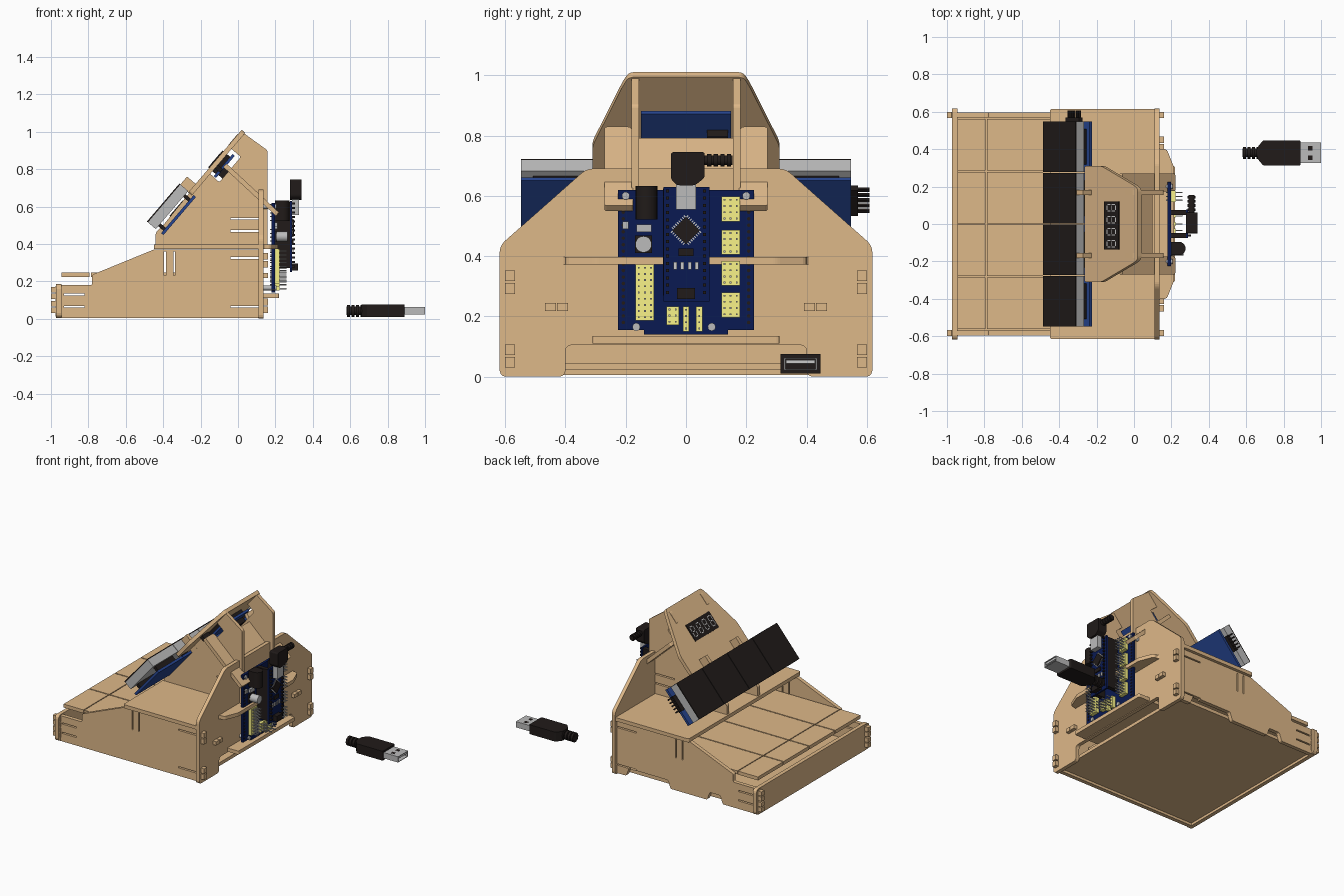
import bpy, bmesh, math
from mathutils import Matrix, Vector

if "Cube" in bpy.data.objects:
    bpy.data.objects.remove(bpy.data.objects["Cube"])

def mat(name, c):
    m = bpy.data.materials.new(name)
    m.diffuse_color = (*c, 1)
    m.use_nodes = True
    m.node_tree.nodes["Principled BSDF"].inputs["Base Color"].default_value = m.diffuse_color
    return m

WOOD = mat("wood", (.73, .48, .25))
BLUE = mat("module_blue", (.02, .06, .28))
NAVY = mat("board_navy", (.003, .01, .085))
BLACK = mat("black", (.015, .011, .01))
YELLOW = mat("pin_yellow", (.95, .9, .25))
STEEL = mat("steel", (.5, .5, .5))
WHITE = mat("white", (.85, .85, .85))

def frame(o, a, b):
    a, b = Vector(a).normalized(), Vector(b).normalized()
    c = a.cross(b)
    m = Matrix((a, b, c)).transposed().to_4x4()
    m.translation = Vector(o)
    return m

ID = Matrix()
XZ = frame((0, 0, 0), (1, 0, 0), (0, 0, 1))      # local z = -y
YZ = frame((0, 0, 0), (0, 1, 0), (0, 0, 1))      # local z = +x
ANG = math.radians(49.5)
TILT = frame((.02, 0, 1.01), (0, 1, 0), (-math.cos(ANG), 0, -math.sin(ANG)))   # (y, down slope, outward)
BRACE = frame((-.07, 0, .82), (0, 1, 0), (.28, 0, -.26))

def finish(bm, name, m):
    bmesh.ops.recalc_face_normals(bm, faces=bm.faces)
    me = bpy.data.meshes.new(name)
    bm.to_mesh(me)
    bm.free()
    ob = bpy.data.objects.new(name, me)
    bpy.context.collection.objects.link(ob)
    me.materials.append(m)
    return ob

def plate(name, pts, lo, hi, M, r=0.0, m=WOOD):
    bm = bmesh.new()
    f = bm.faces.new([bm.verts.new((x, y, lo)) for x, y in pts])
    ext = bmesh.ops.extrude_face_region(bm, geom=[f])["geom"]
    bmesh.ops.translate(bm, vec=(0, 0, hi - lo), verts=[v for v in ext if isinstance(v, bmesh.types.BMVert)])
    if r:
        es = [e for e in bm.edges if abs(e.verts[0].co.z - e.verts[1].co.z) > 1e-5]
        bmesh.ops.bevel(bm, geom=es, offset=r, segments=3, profile=.5, affect='EDGES', clamp_overlap=True)
    bm.transform(M)
    return finish(bm, name, m)

def boxes(name, items, m, M=ID):
    bm = bmesh.new()
    for x0, x1, y0, y1, z0, z1 in items:
        T = Matrix.Translation(((x0 + x1) / 2, (y0 + y1) / 2, (z0 + z1) / 2))
        bmesh.ops.create_cube(bm, size=1, matrix=M @ T @ Matrix.Diagonal((x1 - x0, y1 - y0, z1 - z0, 1)))
    return finish(bm, name, m)

def rods(name, items, m, M=ID, seg=20):
    # each item: centre x, y, start z, end z, radius (in frame M)
    bm = bmesh.new()
    for x, y, z0, z1, r in items:
        T = Matrix.Translation((x, y, (z0 + z1) / 2))
        bmesh.ops.create_cone(bm, cap_ends=True, segments=seg, radius1=r, radius2=r, depth=abs(z1 - z0), matrix=M @ T)
    ob = finish(bm, name, m)
    for p in ob.data.polygons:
        p.use_smooth = len(p.vertices) == 4
    ob.data.set_sharp_from_angle(angle=math.radians(40))
    return ob

def cut(ob, cutter):
    mod = ob.modifiers.new("slits", 'BOOLEAN')
    mod.operation, mod.solver, mod.object = 'DIFFERENCE', 'EXACT', cutter

def mirror_pts(half):
    return half + [(-x, y) for x, y in reversed(half)]

# --- wooden case -----------------------------------------------------------
side = [(-.975, .005), (.135, .005), (.135, .37), (-.45, .37), (-.78, .235), (-.78, .18), (-.975, .18)]
notched = [(-.975, .005), (-.7, .005), (-.68, .06), (-.6, .06), (-.58, .005), (-.3, .005), (-.28, .06), (.02, .06),
           (.04, .005)] + side[1:]
right = plate("side_panel_right", side, .57, .597, XZ, .008)
left = plate("side_panel_left", notched, -.597, -.57, XZ, .008)
plate("front_panel", [(-.618, .005), (.618, .005), (.618, .185), (-.618, .185)], -.972, -.945, YZ, .025)
plate("back_panel", mirror_pts([(.4, .105), (.4, 0), (.618, 0), (.618, .435), (.33, .69)]), .11, .136, YZ, .02)
boxes("base_plate", [(-.945, .11, -.57, .57, .022, .045)], WOOD)
deck = [(-.45, -.615), (.135, -.615), (.135, -.4), (.175, -.4), (.215, -.3), (.215, .3), (.175, .4), (.135, .4),
        (.135, .615), (-.45, .615)]
plate("upper_deck", deck, .372, .397, ID, .012)
plate("lower_shelf", [(-.1, -.31), (.22, -.31), (.22, .31), (-.1, .31)], .11, .135, ID, .01)

# spring slits beside the clip joints, cut through the side walls
slits = [(-.93, -.82, z, z + .009) for z in (.06, .125)] + [(-.04, .11, z, z + .009) for z in (.06, .32, .465, .53)]
slits += [(x, x + .009, .23, .36) for x in (-.395, -.345)]
cutter = boxes("slit_cutter", [(x0, x1, -.7, .7, z0, z1) for x0, x1, z0, z1 in slits], WOOD)
cutter.hide_render = True
cutter.hide_viewport = True
cutter.display_type = 'WIRE'
for ob in (right, left):
    cut(ob, cutter)

# clip tabs passing through the end panels: split prongs
tabs = []
for s in (-1, 1):
    y0, y1 = sorted((s * .568, s * .6))
    for z in (.03, .275):
        for k in (0, .042):
            tabs.append((.11, .16, y0, y1, z + k, z + k + .035))
    for z in (.03, .105):
        for k in (0, .036):
            tabs.append((-1.0, -.94, y0, y1, z + k, z + k + .03))
    for k in (-.02, .02):
        tabs.append((.05, .16, s * .43 + k - .018, s * .43 + k + .018, .218, .244))
boxes("clip_tabs", tabs, WOOD)

# four flat keys, each in two pieces
keys = []
for i in range(4):
    y = -.565 + i * .2825
    keys += [(-.945, -.793, y + .004, y + .279, .222, .246), (-.787, -.1, y + .004, y + .279, .222, .246)]
boxes("keys", keys, WOOD)

# --- upper stand: side walls with a recess for the display board -------------
stand = [(-.44, .39), (.158, .39), (.158, .9), (.02, 1.0), (-.005, .985), (-.055, .925), (.015, .865), (-.1, .73),
         (-.165, .79), (-.40, .5), (-.44, .46)]
for s, n in ((-1, "right"), (1, "left")):
    wall = plate("stand_side_" + n, stand, -s * .168 - .0125, -s * .168 + .0125, XZ, .008)
    cut(wall, cutter)
    plate("stand_hook_" + n, [(s * .155, .38), (s * .181, .38), (s * .181, .44), (s * .155, .44)], -.05, .06, TILT)
plate("display_panel", mirror_pts([(.19, .0), (.21, .04), (.31, .3), (.31, .44)]), -.025, 0, TILT, .015)
brace = mirror_pts([(.1, .22), (.175, .22), (.175, .385), (.27, .385), (.27, 0), (.185, 0), (.165, .055)])
plate("brace_plate", brace, -.0125, .0125, BRACE, .008)

# --- light matrix: four modules on blue boards ------------------------------
grey, faces, boards, pins = [], [], [], []
for i in range(4):
    y0, y1 = -.55 + i * .275 + .002, -.55 + (i + 1) * .275 - .002
    grey.append((y0, y1, .435, .702, .005, .06))
    faces.append((y0, y1, .435, .702, .06, .067))
    boards.append((y0, y1, .432, .70, -.047, -.031))
    for s in (.457, .662):
        pins.append((y0 + .04, y1 - .04, s, s + .02, -.031, .005))
boxes("matrix_housings", grey, STEEL, TILT)
boxes("matrix_faces", faces, BLACK, TILT)
boxes("matrix_boards", boards, BLUE, TILT)
boxes("matrix_headers", pins, BLACK, TILT)
boxes("matrix_end_pins", [(.53, .57, .49, .6, -.031, -.005)] +
      [(.57, .608, .492 + k * .023, .502 + k * .023, -.023, -.013) for k in range(5)], BLACK, TILT)

# --- four digit display ------------------------------------------------------
boxes("digit_board", [(-.15, .15, .13, .285, -.062, -.047)], BLUE, TILT)
boxes("digit_block", [(-.135, .12, .15, .27, -.047, .006)], BLACK, TILT)
boxes("digit_connector", [(.07, .14, .2, .265, -.095, -.062), (-.24, -.17, .225, .25, -.06, -.025)], BLACK, TILT)
segs = []
for i in range(4):
    y = -.105 + i * .064
    for s in (.175, .21, .245):
        segs.append((y - .012, y + .012, s - .003, s + .003, .006, .0075))
    for s in (.1925, .2275):
        for k in (-.017, .017):
            segs.append((y + k - .003, y + k + .003, s - .013, s + .013, .006, .0075))
boxes("digit_segments", segs, WHITE, TILT)

# --- controller board (frame: y, z, x) --------------------------------------
boxes("controller_board", [(-.225, .225, .155, .62, .18, .197)], NAVY, YZ)
boxes("board_lower_edge", [(-.14, .14, .14, .156, .18, .197)], NAVY, YZ)
rods("board_standoffs", [(y, z, .13, .205, .013) for y, z in ((-.2, .6), (.2, .6), (-.165, .165), (.085, .165))],
     STEEL, YZ)
rods("edge_header_holes", [(s * .208, .18 + k * .0215, .197, .199, .006) for s in (-1, 1) for k in range(19)],
     BLACK, YZ, 8)
boxes("module_sockets", [(s * .062 - .014, s * .062 + .014, .27, .625, .197, .278) for s in (-1, 1)], BLACK, YZ)
boxes("processor_module", [(-.075, .078, .25, .63, .278, .29)], NAVY, YZ)
boxes("module_pins", [(s * .062 - .005, s * .062 + .005, .275 + k * .024, .285 + k * .024, .26, .305)
                      for s in (-1, 1) for k in range(15)], BLACK, YZ)
CHIP = YZ @ Matrix.Translation((0, .485, 0)) @ Matrix.Rotation(math.pi / 4, 4, 'Z')
boxes("processor_chip", [(-.032, .032, -.032, .032, .29, .3)], BLACK, CHIP)
boxes("chip_legs", [(-.04, .04, -.028 + k * .008, -.024 + k * .008, .29, .294) for k in range(8)] +
      [(-.028 + k * .008, -.024 + k * .008, -.04, .04, .29, .294) for k in range(8)], STEEL, CHIP)
boxes("module_parts", [(-.025, .025, .4, .425, .29, .297), (-.03, .03, .258, .295, .29, .32)], BLACK, YZ)
boxes("status_lights", [(y - .006, y + .006, .355, .38, .29, .296) for y in (-.036, -.012, .012, .036)], WHITE, YZ)

# yellow header groups with thin pins: y0, z0, columns, rows
P = .0205
bases, posts = [], []
for y0, z0, nc, nr in ((-.167, .187, 3, 9), (.117, .515, 3, 4), (.117, .405, 3, 4), (.117, .302, 3, 4),
                       (.117, .197, 3, 4), (-.065, .172, 2, 3), (-.01, .15, 1, 4), (.034, .15, 1, 4)):
    bases.append((y0, y0 + nc * P, z0, z0 + nr * P, .197, .222))
    for c in range(nc):
        for r in range(nr):
            y, z = y0 + (c + .5) * P, z0 + (r + .5) * P
            posts.append((y - .003, y + .003, z - .003, z + .003, .17, .26))
boxes("header_bases", bases, YELLOW, YZ)
boxes("header_posts", posts, STEEL, YZ)

boxes("power_jack", [(-.167, -.095, .522, .632, .197, .24)], BLACK, YZ)
rods("power_jack_barrel", [(.24, -.131, .522, .632, .036)], BLACK)
boxes("capacitor_base", [(-.17, -.112, .41, .468, .197, .207)], BLACK, YZ)
rods("capacitor", [(-.141, .439, .2, .265, .027)], STEEL, YZ)
boxes("regulator", [(-.165, -.115, .48, .505, .197, .212), (-.21, -.19, .49, .515, .197, .21)], STEEL, YZ)

# --- angled cable plug on the controller --------------------------------------
boxes("mini_socket", [(-.033, .033, .555, .64, .29, .325)], STEEL, YZ)
plate("angled_plug", [(-.05, .655), (-.03, .635), (.03, .635), (.062, .66), (.062, .745), (-.05, .745)],
      .277, .34, YZ, .008, BLACK)
ALONG_Y = frame((.308, 0, .718), (0, 0, 1), (1, 0, 0))
rods("angled_plug_relief", [(0, 0, .055, .155, .016)] +
     [(0, 0, .07 + k * .022, .084 + k * .022, .021) for k in range(4)], BLACK, ALONG_Y)

# --- loose cable plug ------------------------------------------------------------
plate("cable_plug_body", [(.66, .35), (.69, .313), (.89, .313), (.89, .447), (.69, .447), (.66, .41)],
      .01, .075, ID, .006, BLACK)
ALONG_X = frame((0, .38, .042), (0, 1, 0), (0, 0, 1))
rods("cable_plug_relief", [(0, 0, .58, .67, .023)] +
     [(0, 0, .582 + k * .024, .598 + k * .024, .032) for k in range(4)], BLACK, ALONG_X)
boxes("cable_plug_shell", [(.88, 1, .325, .435, .022, .026), (.88, 1, .325, .435, .058, .062),
                           (.88, 1, .325, .33, .022, .062), (.88, 1, .43, .435, .022, .062)], STEEL)
boxes("cable_plug_tongue", [(.88, .995, .332, .428, .043, .056)], WHITE)
boxes("cable_plug_holes", [(.93, .955, y - .012, y + .012, .0615, .0625) for y in (.355, .405)], BLACK)
